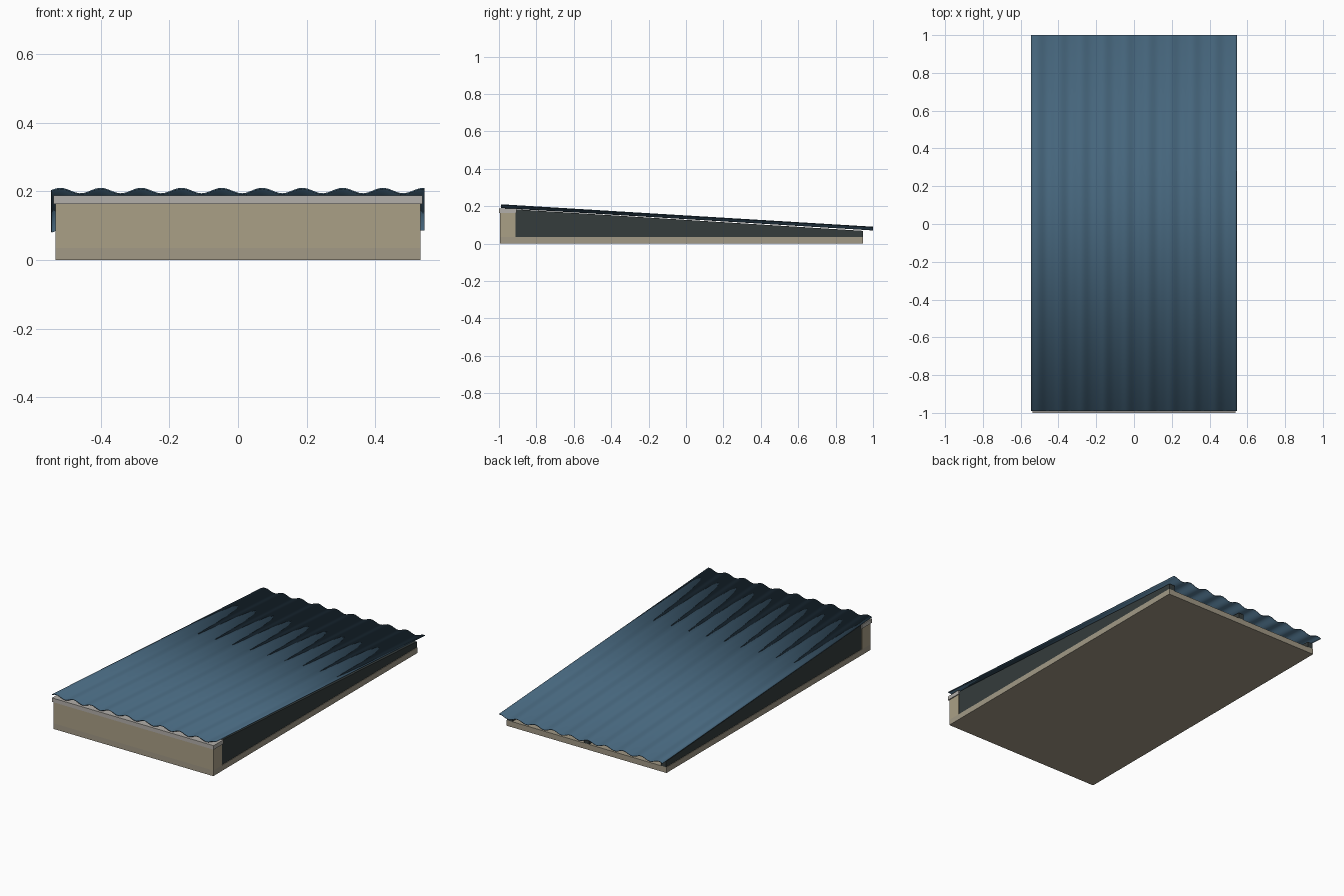
import bpy, math

if "Cube" in bpy.data.objects:
    bpy.data.objects.remove(bpy.data.objects["Cube"])


def material(name, rgb):
    m = bpy.data.materials.new(name)
    m.diffuse_color = (*rgb, 1)
    m.use_nodes = True
    m.node_tree.nodes["Principled BSDF"].inputs["Base Color"].default_value = m.diffuse_color
    return m


STONE = material("beige_render", (0.40, 0.35, 0.24))
SLAB = material("slab_beige", (0.36, 0.32, 0.24))
CAP = material("cap_grey", (0.45, 0.43, 0.40))
DARK = material("dark_timber", (0.035, 0.045, 0.045))
BLUE = material("blue_sheet", (0.06, 0.13, 0.20))


def make(name, verts, faces, mat):
    me = bpy.data.meshes.new(name)
    me.from_pydata(verts, [], faces)
    me.materials.append(mat)
    ob = bpy.data.objects.new(name, me)
    bpy.context.collection.objects.link(ob)
    return ob


def prism(name, profile, x0, x1, mat):
    """Extrude a (y, z) profile, counter-clockwise seen from +x, along x."""
    n = len(profile)
    verts = [(x, y, z) for x in (x0, x1) for y, z in profile]
    faces = [tuple(reversed(range(n))), tuple(range(n, 2 * n))]
    faces += [(i, (i + 1) % n, n + (i + 1) % n, n + i) for i in range(n)]
    return make(name, verts, faces, mat)


def rect(y0, y1, z0, z1):
    return [(y0, z0), (y1, z0), (y1, z1), (y0, z1)]


# Base slab, front parapet and its coping
prism("roof_slab", rect(-0.995, 0.945, 0, 0.034), -0.532, 0.532, SLAB)
prism("front_parapet", rect(-0.995, -0.912, 0.034, 0.165), -0.532, 0.532, STONE)
prism("parapet_cap", rect(-1.0, -0.907, 0.163, 0.187), -0.538, 0.538, CAP)

# Three tapered rafters carrying the sheet
wedge = [(-0.912, 0.034), (0.945, 0.034), (0.945, 0.068), (-0.912, 0.183)]
for name, x in (("left_rafter", -0.512), ("middle_rafter", 0), ("right_rafter", 0.512)):
    prism(name, wedge, x - 0.017, x + 0.017, DARK)

# Sloping corrugated sheet
STEPS, PITCH, HALF = 92, 0.1175, 0.544
verts = []
for y, z in ((-0.99, 0.200), (1.0, 0.080)):
    for i in range(STEPS + 1):
        x = -HALF + 2 * HALF * i / STEPS
        verts.append((x, y, z + 0.008 * math.cos(2 * math.pi * (x - 0.07) / PITCH)))
n = STEPS + 1
sheet = make("corrugated_sheet", verts,
             [(i, i + 1, n + i + 1, n + i) for i in range(STEPS)], BLUE)
solid = sheet.modifiers.new("thickness", 'SOLIDIFY')
solid.thickness = 0.004
solid.offset = 0
bpy.context.view_layer.objects.active = sheet
sheet.select_set(True)
bpy.ops.object.shade_smooth_by_angle(angle=math.radians(40))
